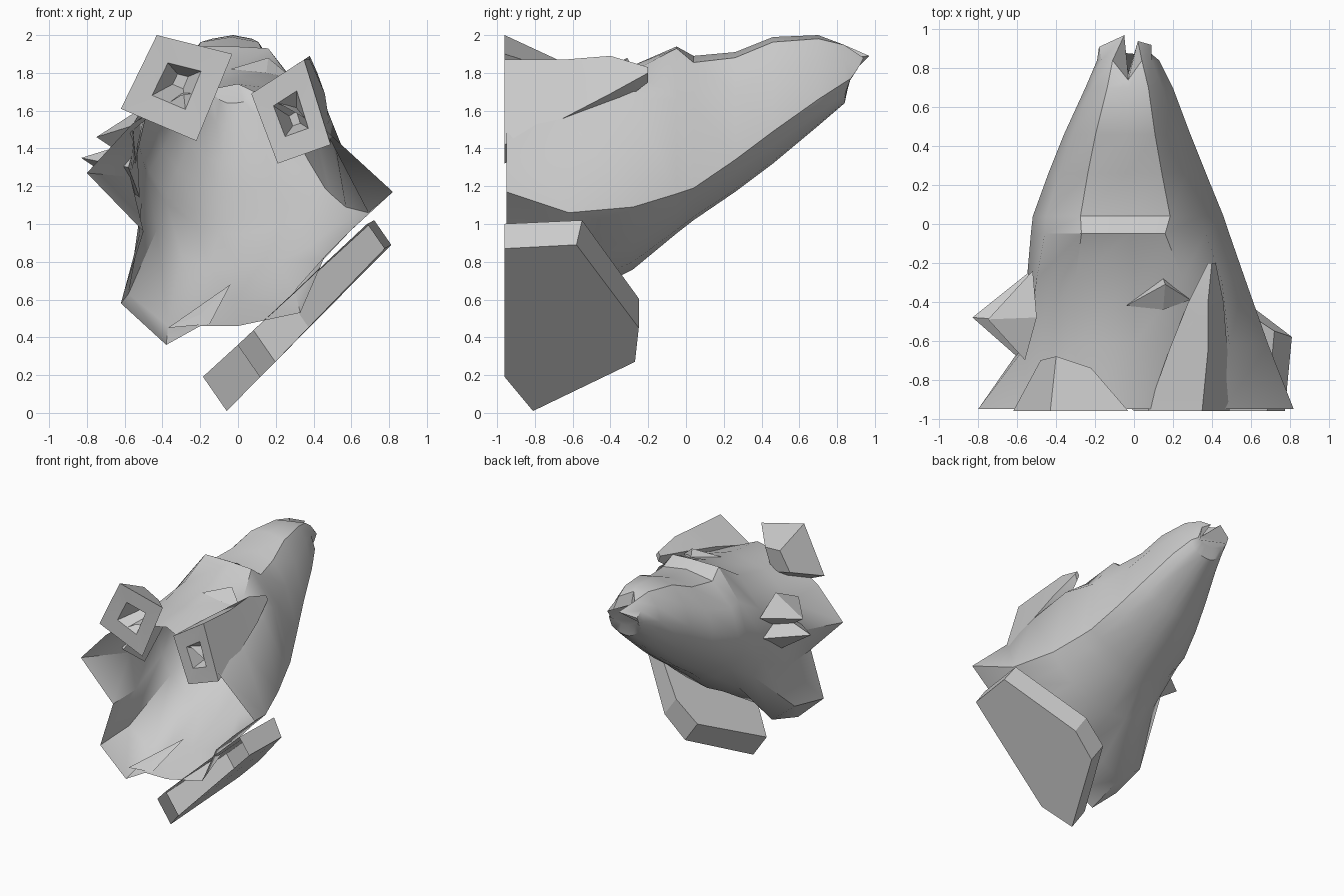
import bpy, bmesh, math
from mathutils import Vector

cube = bpy.data.objects.get("Cube")
if cube:
    bpy.data.objects.remove(cube)

grey = bpy.data.materials.new("stone_grey")
grey.use_nodes = True
GREY = (0.6, 0.6, 0.6, 1)
grey.diffuse_color = GREY
grey.node_tree.nodes["Principled BSDF"].inputs["Base Color"].default_value = GREY


def finish(name, bm, angle=0):
    mesh = bpy.data.meshes.new(name)
    bm.to_mesh(mesh)
    bm.free()
    mesh.materials.append(grey)
    ob = bpy.data.objects.new(name, mesh)
    bpy.context.collection.objects.link(ob)
    if angle:
        bpy.ops.object.select_all(action='DESELECT')
        ob.select_set(True)
        bpy.context.view_layer.objects.active = ob
        bpy.ops.object.shade_smooth_by_angle(angle=math.radians(angle))
    return ob


def loft(name, rings, cap_start=False, angle=0, open_front=False):
    """Skin a list of equally long point rings and close the far end."""
    bm = bmesh.new()
    loops = [[bm.verts.new(p) for p in ring] for ring in rings]
    n = len(loops[0])
    for a, b in zip(loops, loops[1:]):
        for i in range(n):
            j = (i + 1) % n
            bm.faces.new((a[i], a[j], b[j], b[i]))
    if cap_start:
        bm.faces.new(loops[0])
    bm.faces.new(loops[-1])
    bmesh.ops.recalc_face_normals(bm, faces=bm.faces)
    if open_front:
        cut = [f for f in bm.faces if all(v.co.y < -.95 for v in f.verts)]
        bmesh.ops.delete(bm, geom=cut, context='FACES')
    return finish(name, bm, angle)


def at_y(points, y):
    return [(x, y, z) for x, z in points]


# Hollow body: torn front rim, middle, then a tapering tail
rim = [(0, 1.74), (.25, 1.62), (.46, 1.5), (.82, 1.17), (.62, .99), (.46, .83), (.33, .53), (0, .46),
       (-.2, .46), (-.38, .36), (-.62, .58), (-.5, .96), (-.8, 1.27), (-.56, 1.53), (-.3, 1.68)]
neck = [(0, 1.78), (.25, 1.71), (.49, 1.56), (.69, 1.06), (.58, .95), (.46, .82), (.3, .65), (0, .59),
        (-.2, .56), (-.37, .46), (-.58, .63), (-.52, .95), (-.57, 1.25), (-.55, 1.5), (-.3, 1.71)]
waist = [(0, 1.84), (.25, 1.81), (.45, 1.66), (.57, 1.09), (.5, .98), (.38, .88), (.2, .8), (0, .76),
         (-.15, .77), (-.3, .84), (-.43, .97), (-.51, 1.12), (-.55, 1.3), (-.5, 1.55), (-.3, 1.79)]
# Unit tail section: across 0..1, up 0..1
unit = [(.5, 1), (.72, .96), (.88, .72), (1, .22), (.92, .14), (.82, .08), (.68, .02), (.55, 0),
        (.42, 0), (.3, .05), (.15, .16), (.05, .3), (0, .5), (.07, .75), (.25, .96)]


def tail_ring(y, left, right, bottom, top, ridge):
    ring = [(left + u * (right - left), y, bottom + v * (top - bottom)) for u, v in unit]
    ring[3] = (right, y, ridge)
    return ring


# Raised step across the top
hump = tail_ring(-.05, -.53, .49, .95, 1.94, 1.16)
hump[1] = (.16, -.05, 1.93)
hump[-1] = (-.27, -.05, 1.94)
tail = [tail_ring(.04, -.52, .46, 1.02, 1.89, 1.19), tail_ring(.26, -.44, .37, 1.17, 1.91, 1.34),
        tail_ring(.46, -.36, .29, 1.32, 1.99, 1.49), tail_ring(.7, -.25, .2, 1.52, 2.0, 1.66)]
# Forked tail end
back = tail_ring(.84, -.19, .13, 1.64, 1.96, 1.75)
back[0] = (-.03, .74, 1.97)
tip = [(-.18 + u * .27, .86 + v * .06, 1.74 + v * .14) for u, v in unit]
tip[0] = (-.03, .77, 1.87)
tip[1] = (.02, .94, 1.88)
tip[2] = (.09, .92, 1.84)
tip[-2] = (-.18, .91, 1.85)
tip[-1] = (-.05, .97, 1.89)
loft("body_shell", [at_y(rim, -.95), at_y(neck, -.62), at_y(waist, -.28), hump] + tail + [back, tip],
     angle=35)


# Square sockets, each with a recessed pit and a tapering back
def socket(name, front, backs, pit_shift):
    c = Vector((sum(p[0] for p in front) / 4, sum(p[1] for p in front) / 4))

    def inset(scale, y, shift=(0, 0)):
        pts = [c + (Vector(p) - c) * scale + Vector(shift) for p in front]
        return at_y(pts, y)
    sequence = [inset(.14, -.8, pit_shift), inset(.44, -.955), at_y(front, -.96)] + backs
    loft(name, sequence, cap_start=True, angle=38)


socket("right_socket", [(-.43, 2.0), (-.03, 1.9), (-.22, 1.44), (-.62, 1.61)],
       [[(-.4, -.68, 1.87), (-.22, -.74, 1.83), (-.3, -.72, 1.65), (-.48, -.7, 1.7)]], (.02, .02))
socket("left_socket", [(.07, 1.69), (.35, 1.87), (.49, 1.42), (.21, 1.32)],
       [[(.18, -.65, 1.76), (.38, -.65, 1.87), (.48, -.65, 1.56), (.3, -.65, 1.5)],
        [(.28, -.4, 1.79), (.38, -.4, 1.89), (.46, -.4, 1.69), (.36, -.4, 1.6)],
        [(.38, -.2, 1.8), (.4, -.2, 1.83), (.42, -.2, 1.8), (.4, -.2, 1.75)]], (.02, -.02))

# Slanted hollow slab below the left side
profile = [(-.96, .88), (-.58, .89), (-.25, .45), (-.27, .27), (-.81, .01), (-.96, .19)]
outer = [(-.06 + (z - .01) * .99, y, z) for y, z in profile]
outer[0] = (.775, -.96, .87)
inner = []
for x, y, z in outer:
    k = 1.4 - .45 * z
    inner.append((x - .09 * k, y + (.03 if -.6 < y < -.5 else 0), z + .13 * k))
loft("lower_slab", [outer, inner], cap_start=True, open_front=True)


# Jagged shards breaking out of the shell
def shard(name, tip_point, base):
    bm = bmesh.new()
    t = bm.verts.new(tip_point)
    ring = [bm.verts.new(p) for p in base]
    bm.faces.new(ring)
    for i, v in enumerate(ring):
        bm.faces.new((t, v, ring[(i + 1) % len(ring)]))
    bmesh.ops.recalc_face_normals(bm, faces=bm.faces)
    finish(name, bm)


shard("side_shard", (-.83, -.48, 1.35), [(-.53, -.24, 1.33), (-.54, -.5, 1.44),
                                        (-.58, -.7, 1.3), (-.52, -.5, 1.14)])
shard("upper_side_shard", (-.75, -.49, 1.46), [(-.52, -.24, 1.5), (-.5, -.48, 1.62),
                                              (-.56, -.7, 1.52), (-.54, -.5, 1.32)])
shard("top_shard", (.16, -.31, 1.88), [(-.04, -.42, 1.82), (.15, -.44, 1.8),
                                       (.29, -.39, 1.77), (.15, -.28, 1.82)])
shard("floor_flap", (-.04, -.66, .68), [(-.37, -.93, .45), (-.2, -.86, .52), (-.15, -.93, .47)])
